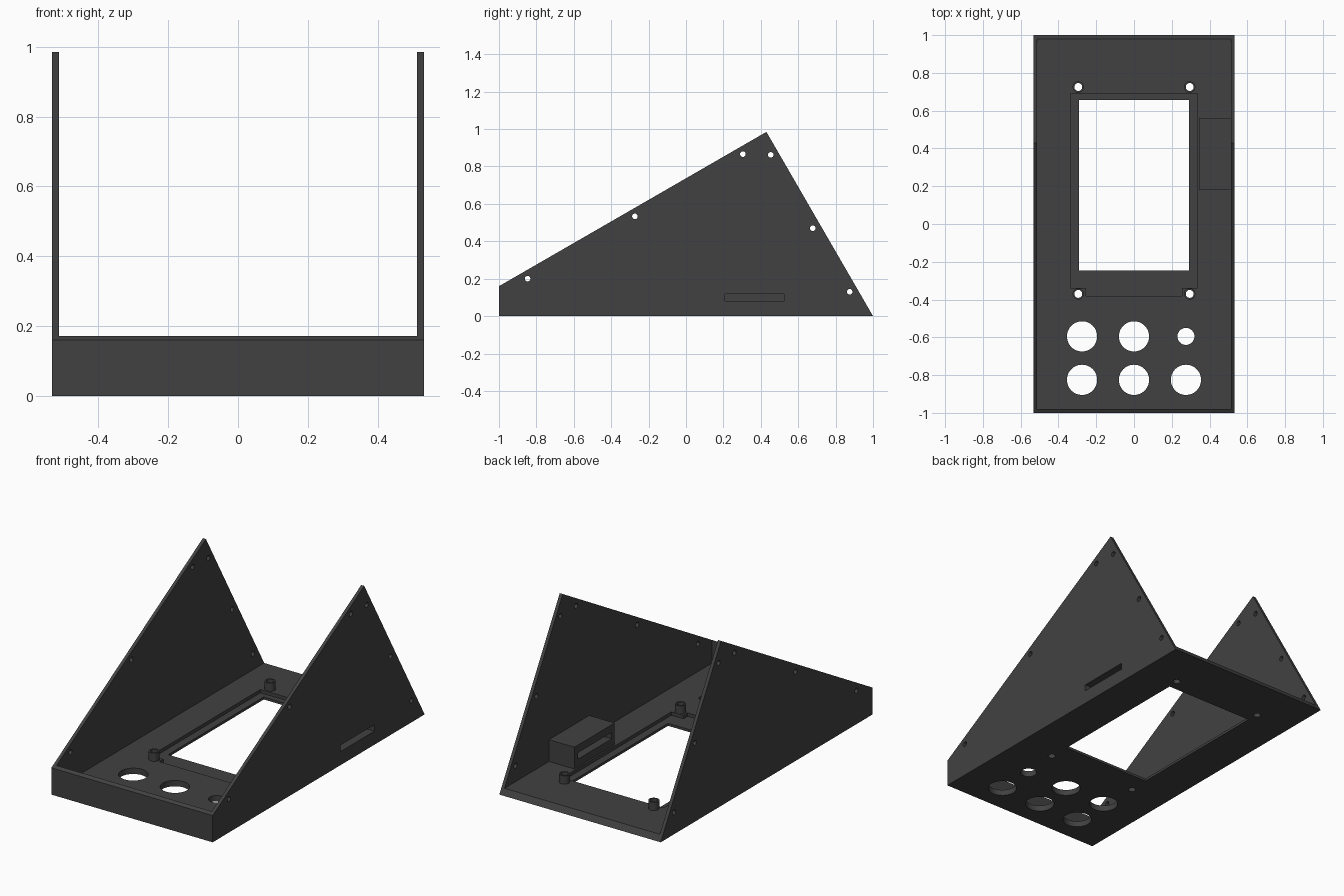
import bpy, bmesh, math
from mathutils import Matrix

if "Cube" in bpy.data.objects:
    bpy.data.objects.remove(bpy.data.objects["Cube"])

plastic = bpy.data.materials.new("dark_grey_plastic")
plastic.diffuse_color = (0.053, 0.053, 0.053, 1)
plastic.use_nodes = True
plastic.node_tree.nodes["Principled BSDF"].inputs["Base Color"].default_value = plastic.diffuse_color

HALF_W, WALL, FLOOR = 0.533, 0.02, 0.035


def finish(name, bm):
    bmesh.ops.recalc_face_normals(bm, faces=bm.faces)
    mesh = bpy.data.meshes.new(name)
    bm.to_mesh(mesh)
    bm.free()
    mesh.materials.append(plastic)
    obj = bpy.data.objects.new(name, mesh)
    bpy.context.collection.objects.link(obj)
    return obj


def prism(name, points, offset):
    """Extrude a closed outline of 3D points along an offset vector."""
    bm = bmesh.new()
    face = bm.faces.new([bm.verts.new(p) for p in points])
    new = bmesh.ops.extrude_face_region(bm, geom=[face])["geom"]
    verts = [v for v in new if isinstance(v, bmesh.types.BMVert)]
    bmesh.ops.translate(bm, vec=offset, verts=verts)
    return finish(name, bm)


def box(name, x0, x1, y0, y1, z0, z1):
    return prism(name, [(x0, y0, z0), (x1, y0, z0), (x1, y1, z0), (x0, y1, z0)],
                 (0, 0, z1 - z0))


def cylinder(name, center, radius, length, axis="Z", sides=32):
    bm = bmesh.new()
    turn = Matrix.Rotation(math.pi / 2, 4, "Y") if axis == "X" else Matrix()
    bmesh.ops.create_cone(bm, cap_ends=True, segments=sides, radius1=radius,
                          radius2=radius, depth=length,
                          matrix=Matrix.Translation(center) @ turn)
    return finish(name, bm)


def cut(target, cutters):
    """Subtract each cutter, bake the result and discard the cutters."""
    for c in cutters:
        mod = target.modifiers.new("cut", "BOOLEAN")
        mod.operation, mod.solver, mod.object = "DIFFERENCE", "EXACT", c
    bpy.context.view_layer.update()
    graph = bpy.context.evaluated_depsgraph_get()
    mesh = bpy.data.meshes.new_from_object(target.evaluated_get(graph))
    target.modifiers.clear()
    target.data = mesh
    for c in cutters:
        bpy.data.objects.remove(c)


def smooth(obj):
    bpy.ops.object.select_all(action="DESELECT")
    obj.select_set(True)
    bpy.context.view_layer.objects.active = obj
    bpy.ops.object.shade_smooth_by_angle(angle=math.radians(30))


# Wedge-shaped case, hollowed out from the top and back
outline = [(-1, 0), (1, 0), (0.43, 0.985), (-1, 0.16)]
case = prism("case", [(-HALF_W, y, z) for y, z in outline], (2 * HALF_W, 0, 0))
inner = HALF_W - WALL
cutters = [box("hollow", -inner, inner, -1 + WALL, 1.2, FLOOR, 1.2)]

# Stepped recess and window for the screen
recess = [(-0.335, 0.69), (-0.335, -0.34), (-0.255, -0.34), (-0.255, -0.38),
          (0.255, -0.38), (0.255, -0.34), (0.335, -0.34), (0.335, 0.69)]
cutters.append(prism("recess", [(x, y, 0.015) for x, y in recess], (0, 0, 0.1)))
cutters.append(box("window", -0.29, 0.29, -0.245, 0.657, -0.1, 0.2))

# Button holes, one of them smaller
for x in (-0.275, 0, 0.275):
    for y in (-0.595, -0.825):
        r = 0.045 if x > 0 and y > -0.7 else 0.08
        cutters.append(cylinder("button_hole", (x, y, 0), r, 0.2, sides=48))

# Screw holes along the sloping edges of both side walls
for y, z in [(-0.847, 0.2), (-0.273, 0.533), (0.304, 0.866),
             (0.453, 0.862), (0.678, 0.47), (0.875, 0.13)]:
    cutters.append(cylinder("screw_hole", (0, y, z), 0.015, 1.4, "X", 20))

# Port slot through the right wall
SLOT = (0.3, 0.7, 0.208, 0.525, 0.081, 0.119)
cutters.append(box("port_slot", *SLOT))

# Screen standoffs with bores that run through the floor
for x in (-0.295, 0.295):
    for y in (-0.37, 0.725):
        cutters.append(cylinder("floor_bore", (x, y, 0), 0.021, 0.2, sides=24))
        post = cylinder("standoff", (x, y, FLOOR + 0.024), 0.03, 0.05, sides=24)
        cut(post, [cylinder("bore", (x, y, 0), 0.021, 0.4, sides=24)])
        smooth(post)

cut(case, cutters)
smooth(case)

# Port housing against the right wall
housing = box("port_housing", 0.345, inner, 0.18, 0.56, FLOOR, 0.165)
cut(housing, [box("housing_slot", *SLOT)])
